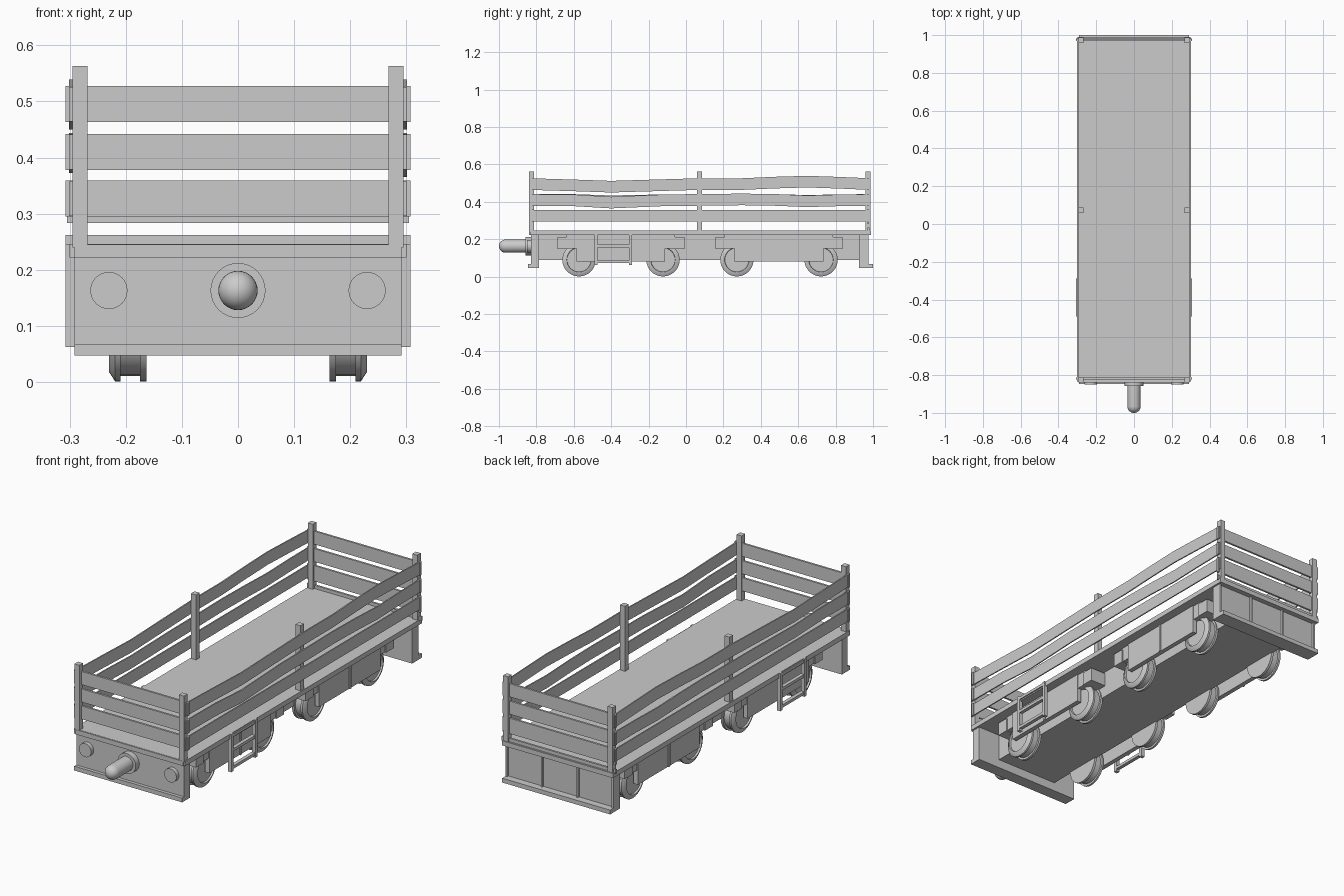
import bpy, bmesh, math
from mathutils import Matrix

if "Cube" in bpy.data.objects:
    bpy.data.objects.remove(bpy.data.objects["Cube"])


def finish(name, bm, smooth=False):
    bmesh.ops.recalc_face_normals(bm, faces=bm.faces)
    me = bpy.data.meshes.new(name)
    bm.to_mesh(me)
    bm.free()
    ob = bpy.data.objects.new(name, me)
    bpy.context.collection.objects.link(ob)
    if smooth:
        bpy.ops.object.select_all(action='DESELECT')
        ob.select_set(True)
        bpy.context.view_layer.objects.active = ob
        bpy.ops.object.shade_smooth_by_angle(angle=math.radians(35))
    return ob


def box(name, x, y, z):
    """Box from (min, max) ranges."""
    bm = bmesh.new()
    bmesh.ops.create_cube(bm, size=1)
    for v in bm.verts:
        for i, r in enumerate((x, y, z)):
            v.co[i] = r[0] if v.co[i] < 0 else r[1]
    return finish(name, bm)


def both(name, x, y, z):
    """Box repeated on the right and left side."""
    box(name + "_right", x, y, z)
    box(name + "_left", (-x[1], -x[0]), y, z)


def lathe(name, profile, matrix, steps=32):
    """Spin (radius, height) points round local z."""
    bm = bmesh.new()
    vs = [bm.verts.new((r, 0, h)) for r, h in profile]
    es = [bm.edges.new(p) for p in zip(vs, vs[1:])]
    bmesh.ops.spin(bm, geom=vs + es, cent=(0, 0, 0), axis=(0, 0, 1),
                   angle=math.tau, steps=steps, use_merge=False)
    bmesh.ops.remove_doubles(bm, verts=bm.verts, dist=1e-5)
    bm.transform(matrix)
    return finish(name, bm, True)


def wavy_plank(name, x, height, points):
    """Long side board following (y, centre z) points."""
    bm = bmesh.new()
    rings = []
    for y, z in points:
        a, b = z - height / 2, z + height / 2
        rings.append([bm.verts.new(c) for c in
                      ((x[0], y, a), (x[1], y, a), (x[1], y, b), (x[0], y, b))])
    for p, q in zip(rings, rings[1:]):
        for i in range(4):
            j = (i + 1) % 4
            bm.faces.new((p[i], p[j], q[j], q[i]))
    bm.faces.new(rings[0])
    bm.faces.new(rings[-1])
    return finish(name, bm)


# deck and centre chassis
box("deck", (-0.3, 0.3), (-0.835, 0.985), (0.222, 0.246))
box("chassis", (-0.17, 0.17), (-0.79, 0.93), (0.09, 0.223))

# front end beam with lip
box("front_end_plate", (-0.291, 0.291), (-0.83, -0.785), (0.05, 0.223))
box("front_end_lip", (-0.291, 0.291), (-0.846, -0.785), (0.047, 0.068))
box("front_top_beam", (-0.291, 0.291), (-0.84, -0.785), (0.222, 0.245))

# rear end beam with lip, ribs and top rail
box("rear_end_plate", (-0.291, 0.291), (0.925, 0.965), (0.05, 0.223))
box("rear_end_lip", (-0.291, 0.291), (0.925, 1.0), (0.047, 0.068))
box("rear_top_beam", (-0.3, 0.3), (0.925, 0.99), (0.222, 0.245))
box("rear_rail", (-0.307, 0.307), (0.971, 0.981), (0.24, 0.262))
both("rear_rib", (0.092, 0.1), (0.96, 0.975), (0.06, 0.225))
both("rear_edge_rib", (0.282, 0.291), (0.96, 0.975), (0.06, 0.225))

# coupling rod with rounded tip, and buffers
to_front = Matrix.Rotation(math.pi / 2, 4, 'X')
tip = [(0.035 * math.cos(a), 0.965 + 0.035 * math.sin(a))
       for a in [i * math.pi / 16 for i in range(9)]]
tip[-1] = (0, 1.0)
lathe("coupling_rod",
      [(0, 0.82), (0.049, 0.82), (0.049, 0.858), (0.035, 0.858)] + tip,
      Matrix.Translation((0, 0, 0.163)) @ to_front)
for side, s in (("right", 1), ("left", -1)):
    lathe("buffer_" + side, [(0, 0.82), (0.033, 0.82), (0.033, 0.85), (0, 0.85)],
          Matrix.Translation((s * 0.23, 0, 0.163)) @ to_front)

# wheels
wheel = [(0, 0.163), (0.089, 0.163), (0.089, 0.175), (0.079, 0.175),
         (0.079, 0.209), (0.089, 0.209), (0.089, 0.219), (0.072, 0.23),
         (0.066, 0.23), (0.064, 0.222), (0, 0.222)]
for i, y in enumerate((-0.572, -0.123, 0.272, 0.722)):
    for side, s in (("right", 1), ("left", -1)):
        lathe(f"wheel_{i + 1}_{side}", wheel, Matrix.Translation((0, y, 0.09))
              @ Matrix.Rotation(s * math.pi / 2, 4, 'Y'))

# bogie side frames
for n, c in (("front", -0.348), ("rear", 0.497)):
    both(n + "_bogie_panel", (0.232, 0.255), (c - 0.237, c + 0.237), (0.08, 0.225))
    both(n + "_bogie_bar", (0.225, 0.25), (c - 0.29, c + 0.29), (0.15, 0.223))
    both(n + "_bogie_divider", (0.25, 0.26), (c - 0.006, c + 0.006), (0.08, 0.225))
    for e, s in (("a", -1), ("b", 1)):
        ys = sorted((c + s * 0.28, c + s * 0.34))
        both(f"{n}_bogie_end_{e}", (0.165, 0.255), ys, (0.147, 0.213))

# ladders
for y in (-0.49, -0.305):
    both("ladder_stile", (0.288, 0.307), (y, y + 0.017), (0.062, 0.246))
for z in (0.072, 0.157, 0.228):
    both("ladder_rung", (0.288, 0.306), (-0.49, -0.288), (z, z + 0.014))

# fence posts
for n, y in (("front", -0.825), ("middle", 0.073), ("rear", 0.973)):
    both(n + "_post", (0.268, 0.295), (y - 0.0135, y + 0.0135), (0.24, 0.563))

# end boards
for i, z in enumerate((0.295, 0.378, 0.463)):
    box(f"front_board_{i + 1}", (-0.307, 0.307), (-0.823, -0.813), (z, z + 0.064))
    low = 0.012 if i == 0 else 0
    box(f"rear_board_{i + 1}", (-0.305, 0.305), (0.968, 0.978), (z - low, z + 0.064))

# side boards, upper ones warped
ys = (-0.835, -0.6, -0.4, -0.1, 0.07, 0.3, 0.48, 0.65, 0.82, 0.985)
top = (0.495, 0.488, 0.481, 0.49, 0.495, 0.495, 0.503, 0.508, 0.502, 0.495)
mid_r = (0.41, 0.408, 0.396, 0.409, 0.41, 0.413, 0.41, 0.403, 0.408, 0.41)
mid_l = (0.41, 0.41, 0.403, 0.409, 0.41, 0.413, 0.41, 0.405, 0.409, 0.41)
for side, x, mid in (("right", (0.295, 0.301), mid_r), ("left", (-0.301, -0.295), mid_l)):
    wavy_plank("top_board_" + side, x, 0.062, list(zip(ys, top)))
    wavy_plank("middle_board_" + side, x, 0.062, list(zip(ys, mid)))
    box("bottom_board_" + side, x, (-0.835, 0.985), (0.296, 0.357))
